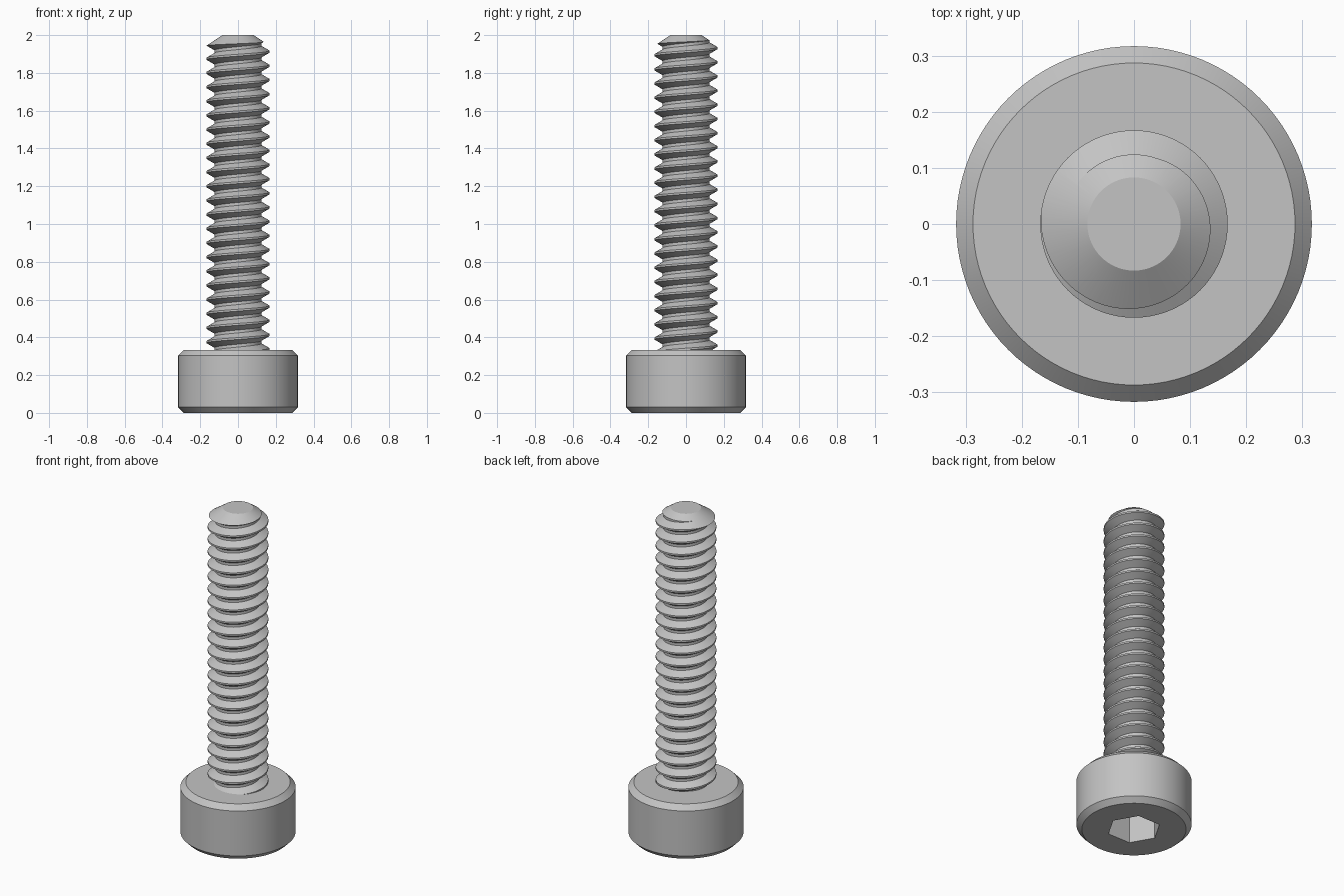
import bpy, bmesh, math

if "Cube" in bpy.data.objects:
    bpy.data.objects.remove(bpy.data.objects["Cube"], do_unlink=True)

HEAD_R, HEAD_H, BEVEL = 0.317, 0.333, 0.03
MAJOR, MINOR, PITCH = 0.167, 0.124, 0.075
SEGS = 72

steel = bpy.data.materials.new("grey_steel")
steel.use_nodes = True
steel.diffuse_color = (0.55, 0.55, 0.55, 1)
steel.node_tree.nodes["Principled BSDF"].inputs["Base Color"].default_value = steel.diffuse_color


def finish(bm, name):
    bmesh.ops.recalc_face_normals(bm, faces=bm.faces[:])
    mesh = bpy.data.meshes.new(name)
    bm.to_mesh(mesh)
    bm.free()
    mesh.materials.append(steel)
    obj = bpy.data.objects.new(name, mesh)
    bpy.context.collection.objects.link(obj)
    return obj


def lathe(name, profile, sides):
    """Closed solid from (radius, z) rings, capped at both ends."""
    bm = bmesh.new()
    rings = []
    for r, z in profile:
        angles = [math.tau * i / sides for i in range(sides)]
        rings.append([bm.verts.new((r * math.cos(a), r * math.sin(a), z)) for a in angles])
    for low, high in zip(rings, rings[1:]):
        for i in range(sides):
            j = (i + 1) % sides
            bm.faces.new((low[i], low[j], high[j], high[i]))
    bm.faces.new(rings[0][::-1])
    bm.faces.new(rings[-1])
    return finish(bm, name)


def select(obj):
    bpy.ops.object.select_all(action='DESELECT')
    obj.select_set(True)
    bpy.context.view_layer.objects.active = obj


def boolean(obj, cutter, operation):
    select(obj)
    mod = obj.modifiers.new("cut", 'BOOLEAN')
    mod.object, mod.operation, mod.solver = cutter, operation, 'EXACT'
    bpy.ops.object.modifier_apply(modifier=mod.name)
    bpy.data.objects.remove(cutter, do_unlink=True)
    select(obj)
    bpy.ops.object.shade_smooth_by_angle(angle=math.radians(25))


# Cylindrical head with chamfered rims and a hexagonal socket underneath
head = lathe("socket_head", [(HEAD_R - BEVEL, 0), (HEAD_R, BEVEL),
                             (HEAD_R, HEAD_H - BEVEL), (HEAD_R - BEVEL, HEAD_H)], 96)
socket = lathe("socket_cutter", [(0.149, -0.1), (0.149, 0.167)], 6)
boolean(head, socket, 'DIFFERENCE')

# Helical thread: each column rises, and its end joins the next turn
flank = (MAJOR - MINOR) * math.tan(math.radians(30))
crest = 0.01
turn = [(MAJOR, 0), (MAJOR, crest), (MINOR, crest + flank), (MINOR, PITCH - flank)]
first = 1.945 - 24 * PITCH - PITCH / 2
rows = [(r, first + k * PITCH + z) for k in range(28) for r, z in turn]

bm = bmesh.new()
columns = []
for i in range(SEGS):
    a = math.tau * i / SEGS
    rise = PITCH * i / SEGS
    columns.append([bm.verts.new((r * math.cos(a), r * math.sin(a), z + rise)) for r, z in rows])
for i in range(SEGS):
    here = columns[i]
    after = columns[i + 1] if i + 1 < SEGS else columns[0][len(turn):]
    for j in range(len(after) - 1):
        bm.faces.new((here[j], after[j], after[j + 1], here[j + 1]))

# Close both helical ends with fans from the axis
rim = [e for e in bm.edges if e.is_boundary]
for is_top in (False, True):
    edges = [e for e in rim if (e.verts[0].co.z > 1) == is_top]
    height = sum(e.verts[0].co.z for e in edges) / len(edges)
    centre = bm.verts.new((0, 0, height))
    for e in edges:
        bm.faces.new((e.verts[0], e.verts[1], centre))
shank = finish(bm, "threaded_shank")

# Trim the shank inside the head and to a blunt conical tip
trim = lathe("tip_trimmer", [(0.26, 0.3), (0.26, 1.8814), (0.083, 2.0)], 96)
boolean(shank, trim, 'INTERSECT')
